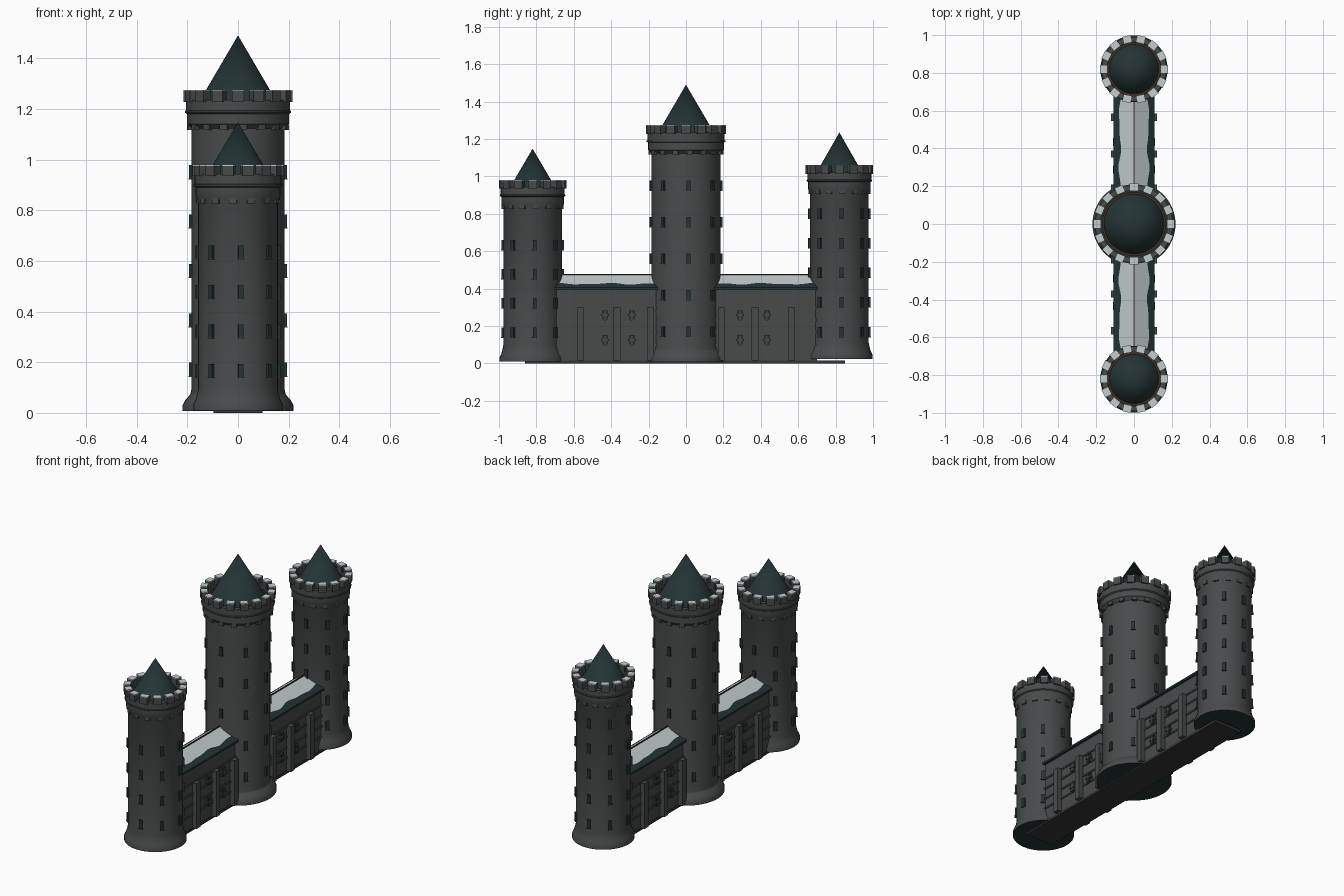
import bpy, bmesh, math
from mathutils import Matrix, Vector

if "Cube" in bpy.data.objects:
    bpy.data.objects.remove(bpy.data.objects["Cube"])

def material(name, c):
    m = bpy.data.materials.new(name)
    m.diffuse_color = (*c, 1)
    m.use_nodes = True
    m.node_tree.nodes["Principled BSDF"].inputs["Base Color"].default_value = m.diffuse_color
    return m

STONE = material("grey stone", (0.065, 0.070, 0.071))
SLATE = material("dark slate", (0.018, 0.034, 0.035))
SNOW = material("pale snow", (0.55, 0.61, 0.63))
WOOD = material("brown wood", (0.055, 0.030, 0.016))
DARK = material("dark foundation", (0.035, 0.036, 0.035))

def finish(name, bm, mats, smooth=False):
    bmesh.ops.recalc_face_normals(bm, faces=bm.faces[:])
    me = bpy.data.meshes.new(name)
    bm.to_mesh(me)
    bm.free()
    for m in mats:
        me.materials.append(m)
    ob = bpy.data.objects.new(name, me)
    bpy.context.collection.objects.link(ob)
    if smooth:
        bpy.ops.object.select_all(action='DESELECT')
        ob.select_set(True)
        bpy.context.view_layer.objects.active = ob
        bpy.ops.object.shade_smooth_by_angle(angle=math.radians(30))
    return ob

def add_box(bm, lo, hi, mat=0, xf=Matrix()):
    lo, hi = Vector(lo), Vector(hi)
    m = xf @ Matrix.Translation((lo + hi) / 2) @ Matrix.Diagonal((*(hi - lo), 1))
    vs = bmesh.ops.create_cube(bm, size=1, matrix=m)["verts"]
    for f in {f for v in vs for f in v.link_faces}:
        f.material_index = mat

def lathe(name, profile, y, mats, rule=None, seg=48):
    """Spin an (r, z) profile about the vertical axis at (0, y)."""
    bm = bmesh.new()
    rings = []
    for r, z in profile:
        if r == 0:
            rings.append([bm.verts.new((0, y, z))] * seg)
        else:
            rings.append([bm.verts.new((r * math.cos(t), y + r * math.sin(t), z))
                          for t in (2 * math.pi * i / seg for i in range(seg))])
    for k, (a, b) in enumerate(zip(rings, rings[1:])):
        for i in range(seg):
            j = (i + 1) % seg
            f = bm.faces.new(list(dict.fromkeys((a[i], a[j], b[j], b[i]))))
            f.material_index = rule(k) if rule else 0
    return finish(name, bm, mats, True)

def ring_xf(y, k, n, offset=0.0):
    return Matrix.Translation((0, y, 0)) @ Matrix.Rotation(2 * math.pi * k / n + offset, 4, 'Z')

def tower(label, y, r, base_r, head_r, z0, head_z, rim_z, top_z, tip_z,
          cone_r, merlons, window_zs):
    # Body with flared foot, overhanging head and recessed walkway
    inner = head_r - 0.032
    prof = [(0, z0), (base_r, z0), (base_r, z0 + 0.02), (base_r - 0.01, z0 + 0.04),
            (r + 0.004, z0 + 0.065), (r, z0 + 0.085), (r, head_z - 0.012),
            (head_r - 0.008, head_z + 0.006), (head_r - 0.008, head_z + 0.045),
            (head_r, head_z + 0.050), (head_r, head_z + 0.056),
            (head_r - 0.004, head_z + 0.058), (head_r - 0.004, rim_z),
            (inner, rim_z), (inner, rim_z - 0.03), (0, rim_z - 0.03)]
    last = len(prof) - 2
    lathe(label + "_tower_body", prof, y, [STONE, SLATE],
          lambda k: 1 if k in (0, last) else 0)
    # Conical roof on a wooden eave ring
    eave = rim_z - 0.015
    lathe(label + "_tower_eave", [(0, eave - 0.02), (cone_r + 0.012, eave - 0.02),
          (cone_r + 0.012, eave), (0, eave)], y, [WOOD])
    lathe(label + "_tower_roof", [(0, eave), (cone_r, eave), (0, tip_z)], y, [SLATE])
    # Battlements with snow caps
    bm = bmesh.new()
    for k in range(merlons):
        xf = ring_xf(y, k, merlons)
        add_box(bm, (inner - 0.002, -0.023, rim_z - 0.008),
                (head_r + 0.005, 0.023, top_z - 0.005), 0, xf)
        add_box(bm, (inner - 0.002, -0.023, top_z - 0.005),
                (head_r + 0.005, 0.023, top_z), 1, xf)
    finish(label + "_tower_battlements", bm, [STONE, SNOW])
    # Small corbels below the head
    bm = bmesh.new()
    for k in range(merlons):
        add_box(bm, (r - 0.01, -0.015, head_z - 0.018),
                (head_r - 0.010, 0.015, head_z + 0.004), 0, ring_xf(y, k, merlons, 0.1))
    finish(label + "_tower_corbels", bm, [STONE])
    # Slit windows: stone sill and dark pane
    bm = bmesh.new()
    for z in window_zs:
        for k in range(8):
            xf = ring_xf(y, k, 8, math.radians(4))
            add_box(bm, (r - 0.02, -0.010, z - 0.026), (r + 0.010, 0.010, z + 0.026), 0, xf)
            add_box(bm, (r - 0.02, -0.013, z - 0.030), (r + 0.011, 0.013, z - 0.026), 1, xf)
    finish(label + "_tower_windows", bm, [SLATE, STONE])

tower("front", -0.82, 0.157, 0.178, 0.175, 0.01, 0.845, 0.942, 0.98, 1.148, 0.130, 14,
      [0.167 + 0.156 * i for i in range(4)])
tower("middle", 0, 0.184, 0.220, 0.210, 0.008, 1.135, 1.235, 1.275, 1.49, 0.158, 16,
      [0.172 + 0.195 * i for i in range(5)])
tower("back", 0.82, 0.157, 0.178, 0.175, 0.025, 0.925, 1.022, 1.062, 1.235, 0.130, 14,
      [0.17 + 0.158 * i for i in range(5)])

def wall(label, s):
    ya, yb = sorted((s * 0.14, s * 0.70))
    # Wall block with stone courses
    bm = bmesh.new()
    add_box(bm, (-0.092, ya, 0.012), (0.092, yb, 0.405))
    for z in (0.10, 0.165, 0.232, 0.298):
        add_box(bm, (-0.098, ya, z - 0.005), (0.098, yb, z + 0.005))
    # Buttresses on both sides
    for py in (0.19, 0.37, 0.565):
        add_box(bm, (-0.122, s * py - 0.019, 0.015), (0.122, s * py + 0.019, 0.30))
    finish(label + "_wall", bm, [STONE])
    # Windows with cross-shaped frames
    bm = bmesh.new()
    for side in (-1, 1):
        for wy in (0.289, 0.433):
            for z in (0.125, 0.258):
                for dy, dz, out, m in ((0.014, 0.026, 0.106, 0), (0.021, 0.005, 0.110, 1),
                                       (0.004, 0.028, 0.109, 1)):
                    xs = sorted((side * 0.085, side * out))
                    add_box(bm, (xs[0], s * wy - dy, z - dz), (xs[1], s * wy + dy, z + dz), m)
    finish(label + "_wall_windows", bm, [SLATE, STONE])
    # Gable roof, snow along the ridge with a wavy lower edge
    bm = bmesh.new()
    w, ze, zr, n = 0.108, 0.405, 0.474, 28
    rows = []
    for i in range(n + 1):
        y = ya + (yb - ya) * i / n
        t = (abs(y) - 0.42) / 0.22
        e = 0.070 + 0.010 * math.sin(t * 2.6) ** 2 + 0.003 * math.sin(t * 9)
        ez = zr + (ze - zr) * e / w
        pts = [(-w, ze - 0.012), (-w, ze), (-e, ez), (0, zr), (e, ez), (w, ze), (w, ze - 0.012)]
        rows.append([bm.verts.new((x, y, z)) for x, z in pts])
    for a, b in zip(rows, rows[1:]):
        for k in range(7):
            j = (k + 1) % 7
            f = bm.faces.new((a[k], a[j], b[j], b[k]))
            f.material_index = 1 if k in (2, 3) else 0
    bm.faces.new(rows[0])
    bm.faces.new(rows[-1])
    finish(label + "_wall_roof", bm, [SLATE, SNOW])
    # Ridge cap
    bm = bmesh.new()
    add_box(bm, (-0.003, ya, 0.468), (0.003, yb, 0.478))
    finish(label + "_roof_ridge", bm, [WOOD])

wall("front", -1)
wall("back", 1)

# Foundation slab
bm = bmesh.new()
add_box(bm, (-0.096, -0.86, 0), (0.096, 0.85, 0.016))
finish("foundation_slab", bm, [DARK])
